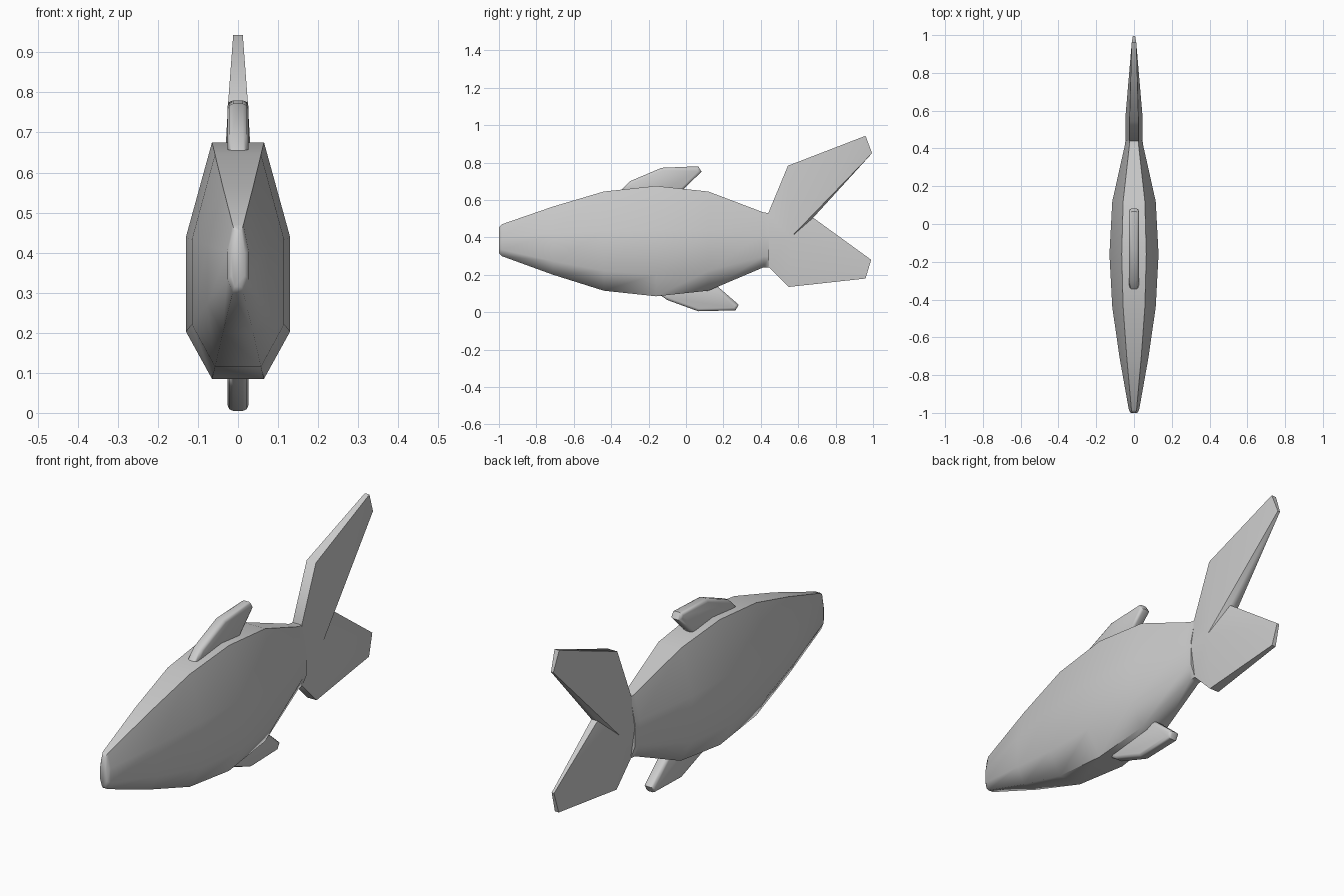
import bpy, bmesh, math

if "Cube" in bpy.data.objects:
    bpy.data.objects.remove(bpy.data.objects["Cube"])


def finish(bm, name, angle):
    bmesh.ops.recalc_face_normals(bm, faces=bm.faces)
    mesh = bpy.data.meshes.new(name)
    bm.to_mesh(mesh)
    bm.free()
    ob = bpy.data.objects.new(name, mesh)
    bpy.context.collection.objects.link(ob)
    bpy.ops.object.select_all(action='DESELECT')
    ob.select_set(True)
    bpy.context.view_layer.objects.active = ob
    bpy.ops.object.shade_smooth_by_angle(angle=math.radians(angle))
    return ob


# Body: eight-sided sections lofted from nose to tail root
# (y, bottom z, top z, half width)
sections = [(-1.0, .315, .455, .017), (-.985, .30, .47, .027),
            (-.71, .20, .565, .076), (-.44, .115, .645, .115),
            (-.16, .085, .675, .13), (.12, .115, .645, .115),
            (.415, .24, .533, .049), (.445, .24, .53, .045)]
shape = [(.5, 0), (1, .2), (1, .6), (.5, 1), (-.5, 1), (-1, .6), (-1, .2), (-.5, 0)]
bm = bmesh.new()
rings = [[bm.verts.new((u * w, y, lo + v * (hi - lo))) for u, v in shape]
         for y, lo, hi, w in sections]
for a, b in zip(rings, rings[1:]):
    for i in range(8):
        j = (i + 1) % 8
        bm.faces.new((a[i], a[j], b[j], b[i]))
bm.faces.new(rings[0])
bm.faces.new(rings[-1])
finish(bm, "body", 60)

# Forked tail: outline (y, z, half thickness) fanned to a thicker centre
outline = [(.43, .39, .045), (.44, .53, .024), (.545, .783, .024),
           (.96, .943, .012), (.995, .85, .006), (.68, .505, .016),
           (.99, .28, .006), (.96, .18, .010), (.55, .135, .024), (.44, .245, .024)]
bm = bmesh.new()
sides = []
for s in (-1, 1):
    rim = [bm.verts.new((s * t, y, z)) for y, z, t in outline]
    mid = bm.verts.new((s * .046, .56, .40))
    for i in range(len(rim)):
        bm.faces.new((mid, rim[i], rim[(i + 1) % len(rim)]))
    sides.append(rim)
for i in range(len(outline)):
    j = (i + 1) % len(outline)
    bm.faces.new((sides[0][i], sides[0][j], sides[1][j], sides[1][i]))
finish(bm, "tail_fin", 50)


# Back and belly fins: side profiles extruded and rounded at the rim
def fin(name, profile, half=.026):
    bm = bmesh.new()
    face = bm.faces.new([bm.verts.new((-half, y, z)) for y, z in profile])
    ext = bmesh.ops.extrude_face_region(bm, geom=[face])
    for v in ext['geom']:
        if isinstance(v, bmesh.types.BMVert):
            v.co.x = half
    bmesh.ops.recalc_face_normals(bm, faces=bm.faces)
    rim = [e for e in bm.edges if abs(e.verts[0].co.x - e.verts[1].co.x) < 1e-5]
    bmesh.ops.bevel(bm, geom=rim, offset=.014, segments=2, profile=.5, affect='EDGES')
    finish(bm, name, 50)


fin("dorsal_fin", [(-.35, .65), (-.30, .70), (-.13, .772), (.065, .78),
                   (.083, .752), (-.02, .65), (-.16, .62)])
fin("belly_fin", [(-.15, .10), (-.10, .065), (.065, .005), (.265, .01),
                  (.282, .04), (.16, .145), (.02, .16)])
